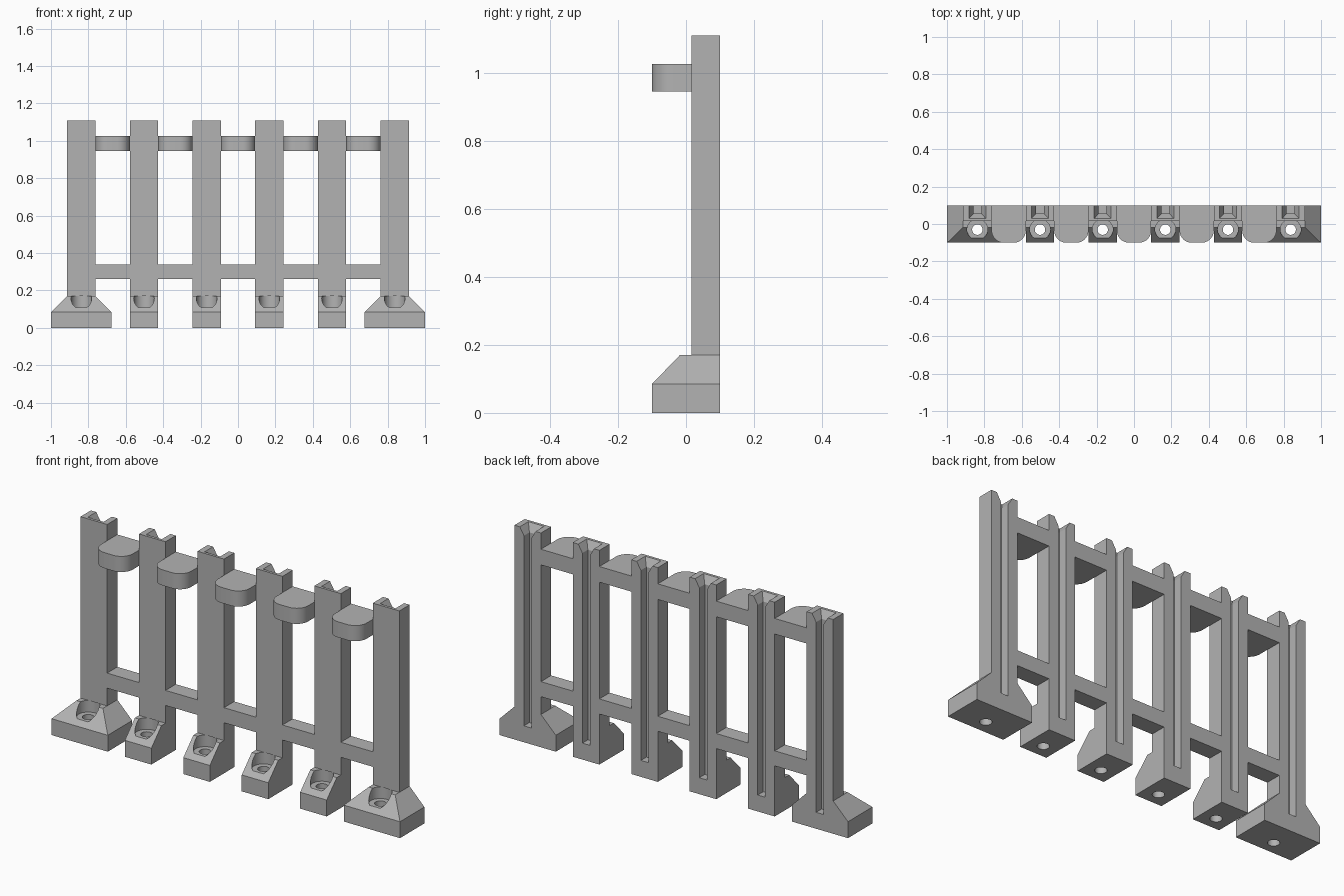
import bpy, bmesh
from math import radians

if "Cube" in bpy.data.objects:
    bpy.data.objects.remove(bpy.data.objects["Cube"], do_unlink=True)

# Single grey plastic
grey = bpy.data.materials.new("grey plastic")
grey.use_nodes = True
grey.diffuse_color = (0.45, 0.45, 0.45, 1)
grey.node_tree.nodes["Principled BSDF"].inputs["Base Color"].default_value = (0.45, 0.45, 0.45, 1)

POST_W, FRONT, BACK, TOP = 0.152, 0.016, 0.1, 1.11
FOOT_TOP, FOOT_EDGE = 0.17, 0.085
SPACING = 0.335
HALF = POST_W / 2


def finish(name, bm):
    mesh = bpy.data.meshes.new(name)
    bm.to_mesh(mesh)
    bm.free()
    ob = bpy.data.objects.new(name, mesh)
    ob.data.materials.append(grey)
    bpy.context.collection.objects.link(ob)
    return ob


def hull(name, points):
    """Convex solid around a few corner points."""
    bm = bmesh.new()
    for p in points:
        bm.verts.new(p)
    bmesh.ops.convex_hull(bm, input=bm.verts)
    bmesh.ops.dissolve_limit(bm, angle_limit=0.01, verts=bm.verts, edges=bm.edges)
    bmesh.ops.recalc_face_normals(bm, faces=bm.faces)
    return finish(name, bm)


def box(name, xs, ys, zs):
    return hull(name, [(x, y, z) for x in xs for y in ys for z in zs])


def cylinder(name, x, y, radius, z0, z1):
    bpy.ops.mesh.primitive_cylinder_add(vertices=32, radius=radius, depth=z1 - z0,
                                        location=(x, y, (z0 + z1) / 2))
    ob = bpy.context.object
    ob.name = name
    ob.data.materials.append(grey)
    return ob


def select_only(ob):
    bpy.ops.object.select_all(action='DESELECT')
    ob.select_set(True)
    bpy.context.view_layer.objects.active = ob


def apply_modifier(ob, mod):
    select_only(ob)
    bpy.ops.object.modifier_apply(modifier=mod.name)


def cut(ob, cutters):
    for c in cutters:
        mod = ob.modifiers.new("cut", 'BOOLEAN')
        mod.operation, mod.solver, mod.object = 'DIFFERENCE', 'EXACT', c
        apply_modifier(ob, mod)


def smooth(ob):
    select_only(ob)
    bpy.ops.object.shade_smooth_by_angle(angle=radians(30))


def build_post(i):
    x = (i - 2.5) * SPACING
    flare = FOOT_EDGE if i in (0, 5) else 0   # end feet spread sideways
    post = box(f"post_{i + 1}", (x - HALF, x + HALF), (FRONT, BACK), (FOOT_TOP, TOP))

    # Foot: block with sloping front, and sloping sides on the end posts
    pts = []
    for s in (-1, 1):
        wide, narrow = x + s * (HALF + flare), x + s * HALF
        pts += [(wide, y, z) for y in (-0.1, BACK) for z in (0, FOOT_EDGE)]
        pts += [(narrow, y, FOOT_TOP) for y in (-0.018, BACK)]
    foot = hull(f"foot_{i + 1}", pts)

    # Back slot with a funnel at its top
    slot = box("slot_cutter", (x - 0.0215, x + 0.0215), (0.055, 0.15), (FOOT_EDGE, 1.2))
    funnel = hull("funnel_cutter", [(x + s * w, y, z) for s in (-1, 1)
                                    for w, front, z in ((0.0215, 0.055, TOP - 0.04),
                                                        (0.051, 0.024, TOP + 0.01))
                                    for y in (front, 0.15)])
    # Screw hole with a wide recess
    recess = cylinder("recess_cutter", x, -0.03, 0.055, 0.11, 0.25)
    hole = cylinder("hole_cutter", x, -0.03, 0.028, -0.05, 0.2)

    cut(post, [slot, funnel])
    cut(foot, [slot, recess, hole])
    smooth(foot)
    for c in (slot, funnel, recess, hole):
        bpy.data.objects.remove(c, do_unlink=True)


for i in range(6):
    build_post(i)

# Rails and round-nosed hooks between the posts
for i in range(5):
    xc = (i - 2) * SPACING
    x0, x1 = xc - SPACING / 2 + HALF, xc + SPACING / 2 - HALF
    box(f"lower_rail_{i + 1}", (x0, x1), (FRONT, BACK), (0.262, 0.34))
    hook = box(f"upper_hook_{i + 1}", (x0, x1), (-0.1, BACK), (0.945, 1.026))
    bm = bmesh.new()
    bm.from_mesh(hook.data)
    nose = [e for e in bm.edges if all(v.co.y < 0 for v in e.verts)
            and abs(e.verts[0].co.z - e.verts[1].co.z) > 0.01]
    bmesh.ops.bevel(bm, geom=nose, offset=0.065, segments=10, profile=0.5, affect='EDGES')
    bm.to_mesh(hook.data)
    bm.free()
    smooth(hook)
